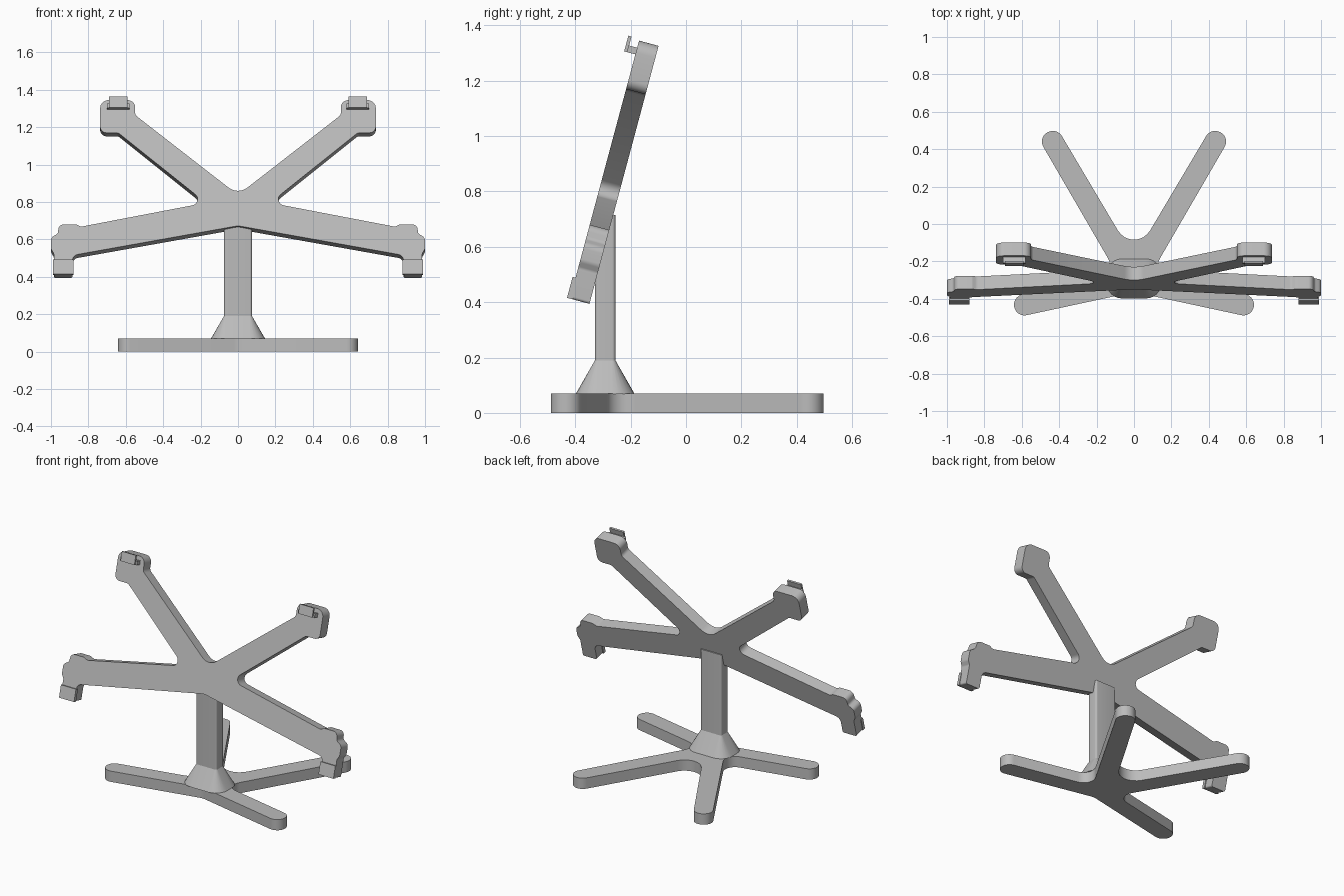
import bpy
import bmesh
from math import radians, tan, sin, cos, pi
from mathutils import Vector

cube = bpy.data.objects.get("Cube")
if cube:
    bpy.data.objects.remove(cube)

grey = bpy.data.materials.new("light grey")
grey.use_nodes = True
grey.diffuse_color = (0.5, 0.5, 0.5, 1)
grey.node_tree.nodes["Principled BSDF"].inputs["Base Color"].default_value = (0.5, 0.5, 0.5, 1)

TILT = radians(75)          # the holder frame leans back from vertical
ORIGIN = (0, -0.53, 0)


def finish(name, bm, tilted=False):
    bmesh.ops.recalc_face_normals(bm, faces=bm.faces)
    mesh = bpy.data.meshes.new(name)
    bm.to_mesh(mesh)
    bm.free()
    mesh.materials.append(grey)
    obj = bpy.data.objects.new(name, mesh)
    bpy.context.collection.objects.link(obj)
    if tilted:
        obj.location = ORIGIN
        obj.rotation_euler.x = TILT
    bpy.ops.object.select_all(action='DESELECT')
    obj.select_set(True)
    bpy.context.view_layer.objects.active = obj
    bpy.ops.object.shade_smooth_by_angle(angle=radians(30))
    return obj


def fillet(corners, seg=8):
    """Round every (x, y, radius) corner of a closed outline."""
    out = []
    for i, (x, y, r) in enumerate(corners):
        p = Vector((x, y))
        a = Vector(corners[i - 1][:2]) - p
        b = Vector(corners[(i + 1) % len(corners)][:2]) - p
        half = a.angle(b) / 2
        t = min(r / tan(half), 0.49 * a.length, 0.49 * b.length)
        r = t * tan(half)
        centre = p + (a.normalized() + b.normalized()).normalized() * (r / sin(half))
        start = p + a.normalized() * t - centre
        end = p + b.normalized() * t - centre
        sweep = start.angle(end)
        for k in range(seg + 1):
            f = k / seg
            out.append(centre + (start * sin((1 - f) * sweep) + end * sin(f * sweep)) / sin(sweep))
    return out


def mirrored(half):
    """Complete a half outline whose first and last points lie on x = 0."""
    return half + [(-x, y, r) for x, y, r in half[-2:0:-1]]


def slab(name, outline, low, high, tilted=False):
    bm = bmesh.new()
    face = bm.faces.new([bm.verts.new((p.x, p.y, low)) for p in outline])
    side = bmesh.ops.extrude_face_region(bm, geom=[face])["geom"]
    top = [v for v in side if isinstance(v, bmesh.types.BMVert)]
    bmesh.ops.translate(bm, verts=top, vec=(0, 0, high - low))
    if not any(f.is_valid and all(abs(v.co.z - low) < 1e-6 for v in f.verts) for f in bm.faces):
        ring = [v for v in bm.verts if abs(v.co.z - low) < 1e-6]
        bm.faces.new(ring)
    return finish(name, bm, tilted)


def box(name, x, y, z):
    """Tilted box given by its (min, max) ranges in the frame's own plane."""
    bm = bmesh.new()
    bmesh.ops.create_cube(bm, size=1)
    for v in bm.verts:
        v.co = [r[0] if c < 0 else r[1] for c, r in zip(v.co, (x, y, z))]
    return finish(name, bm, True)


def rounded_ring(hx, hy, r, cy, z, seg=6):
    ring = []
    for q, (sx, sy) in enumerate(((1, 1), (-1, 1), (-1, -1), (1, -1))):
        for k in range(seg + 1):
            a = (q + k / seg) * pi / 2
            ring.append((sx * (hx - r) + r * cos(a), cy + sy * (hy - r) + r * sin(a), z))
    return ring


def loft(name, rings):
    bm = bmesh.new()
    loops = [[bm.verts.new(c) for c in ring] for ring in rings]
    n = len(loops[0])
    for lo, hi in zip(loops, loops[1:]):
        for i in range(n):
            j = (i + 1) % n
            bm.faces.new((lo[i], lo[j], hi[j], hi[i]))
    bm.faces.new(loops[0])
    bm.faces.new(loops[-1])
    return finish(name, bm)


# Four-legged foot plate
foot = [(0, -0.18, 0.1), (0.414, 0.518, 0.057), (0.513, 0.461, 0.057),
        (0.09, -0.268, 0.07), (0.652, -0.389, 0.056), (0.628, -0.499, 0.056),
        (0, -0.364, 0.1)]
slab("foot_plate", fillet(mirrored(foot)), 0, 0.07)

# Flared collar and upright post
POST_Y = -0.292
loft("post_collar", [rounded_ring(0.145, 0.106, 0.08, POST_Y, 0.069),
                     rounded_ring(0.075, 0.037, 0.012, POST_Y, 0.19)])
loft("post", [rounded_ring(0.075, 0.037, 0.012, POST_Y, 0.18),
              rounded_ring(0.075, 0.037, 0.012, POST_Y, 0.715)])

# Leaning X-shaped frame, heights given along its front face
frame = [(0, 0.838, 0.08),
         # upper arm and pad
         (0.55, 1.265, 0.03), (0.55, 1.345, 0.045), (0.737, 1.345, 0.045),
         (0.737, 1.17, 0.035), (0.64, 1.17, 0.03),
         # crotch between the arms
         (0.172, 0.796, 0.035),
         # lower arm, bulged end and hanging tab
         (0.84, 0.668, 0.03), (0.865, 0.68, 0.02), (0.957, 0.68, 0.035),
         (0.964, 0.63, 0.02), (1.0, 0.61, 0.03), (1.0, 0.55, 0.03),
         (0.985, 0.525, 0.02), (0.985, 0.413, 0.01), (0.885, 0.413, 0.01),
         (0.885, 0.515, 0.035), (0, 0.673, 0.1)]
frame = [(x, z / sin(TILT), r) for x, z, r in frame]
slab("arm_frame", fillet(mirrored(frame)), -0.073, 0, True)

# Retaining hooks on the pads and lips on the lower tabs
for side, s in (("left", 1), ("right", -1)):
    def span(a, b):
        return tuple(sorted((s * a, s * b)))
    box(f"{side}_hook_shelf", span(0.58, 0.70), (1.341, 1.366), (-0.01, 0.032))
    box(f"{side}_hook_lip", span(0.59, 0.69), (1.341, 1.40), (0.03, 0.042))
    box(f"{side}_lower_lip", span(0.88, 0.988), (0.4275, 0.506), (-0.01, 0.011))
